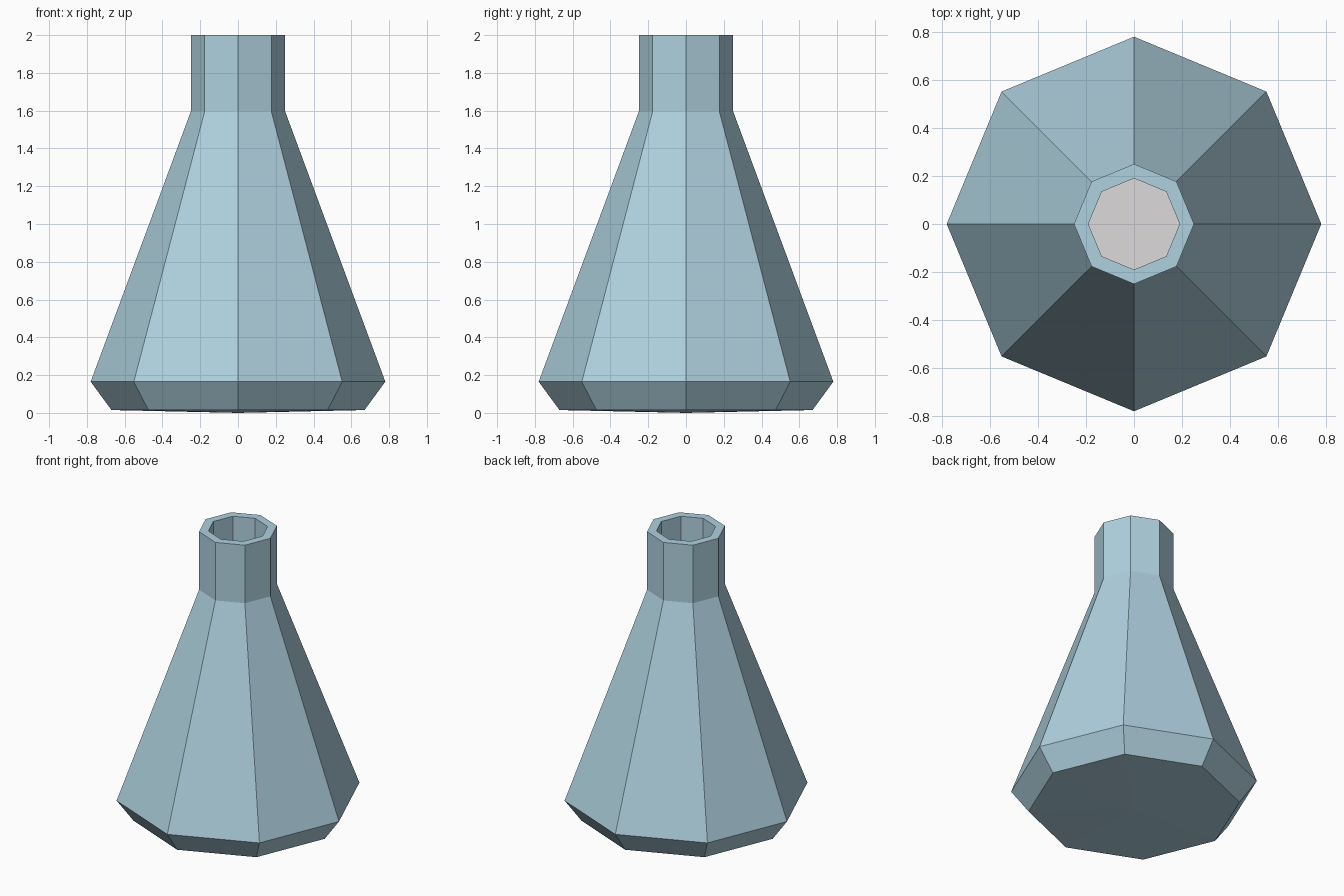
import bpy, bmesh, math

if "Cube" in bpy.data.objects:
    bpy.data.objects.remove(bpy.data.objects["Cube"])

SIDES = 8


def material(name, rgb):
    m = bpy.data.materials.new(name)
    m.diffuse_color = (*rgb, 1.0)
    m.use_nodes = True
    m.node_tree.nodes["Principled BSDF"].inputs["Base Color"].default_value = m.diffuse_color
    return m


def lathe(name, profile, mat):
    """Revolve (radius, height) points into a flat-faced eight-sided solid."""
    bm = bmesh.new()
    rings = []
    for r, z in profile:
        if r == 0:
            rings.append([bm.verts.new((0, 0, z))] * SIDES)
        else:
            rings.append([bm.verts.new((r * math.cos(math.tau * i / SIDES),
                                        r * math.sin(math.tau * i / SIDES), z))
                          for i in range(SIDES)])
    for a, b in zip(rings, rings[1:]):
        for i in range(SIDES):
            j = (i + 1) % SIDES
            corners = list(dict.fromkeys((a[i], a[j], b[j], b[i])))
            bm.faces.new(corners)
    bmesh.ops.recalc_face_normals(bm, faces=bm.faces[:])
    mesh = bpy.data.meshes.new(name)
    bm.to_mesh(mesh)
    bm.free()
    mesh.materials.append(mat)
    obj = bpy.data.objects.new(name, mesh)
    bpy.context.collection.objects.link(obj)
    return obj


glass = material("pale blue glass", (0.429, 0.638, 0.738))
pale = material("pale grey liquid", (0.716, 0.70, 0.71))

# Hollow flask: outside from the base up, over the rim, then down the inside
lathe("flask", [(0, 0), (0.67, 0.015), (0.78, 0.165), (0.25, 1.595), (0.25, 2.0),
                (0.19, 2.0), (0.19, 1.585), (0.715, 0.17), (0.64, 0.07), (0, 0.06)], glass)

# Liquid filling the lower part of the flask
lathe("liquid", [(0, 0.07), (0.63, 0.08), (0.705, 0.17), (0.48, 0.78), (0, 0.78)], pale)
